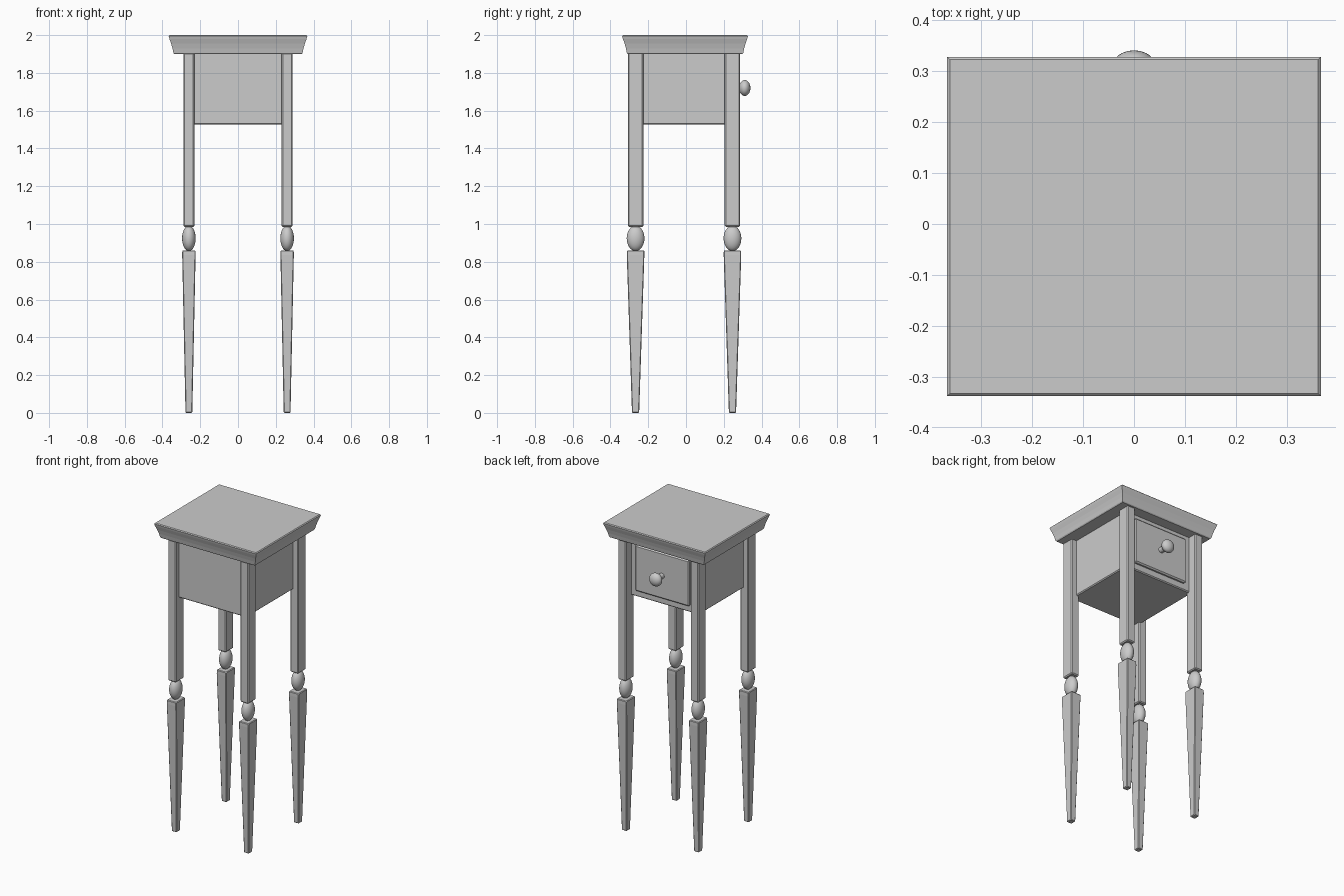
import bpy, bmesh

if "Cube" in bpy.data.objects:
    bpy.data.objects.remove(bpy.data.objects["Cube"])


def finish(name, bm, bevel=0.0, smooth=False):
    bmesh.ops.recalc_face_normals(bm, faces=bm.faces[:])
    mesh = bpy.data.meshes.new(name)
    bm.to_mesh(mesh)
    bm.free()
    ob = bpy.data.objects.new(name, mesh)
    bpy.context.collection.objects.link(ob)
    if bevel:
        mod = ob.modifiers.new("bevel", 'BEVEL')
        mod.width = bevel
        mod.segments = 1
        mod.limit_method = 'ANGLE'
    if smooth:
        for p in mesh.polygons:
            p.use_smooth = True
    return ob


def loft(name, cx, cy, levels, bevel=0.0):
    """Rectangular rings (z, half x, half y) joined into a closed solid."""
    bm = bmesh.new()
    rings = [[bm.verts.new((cx + sx * hx, cy + sy * hy, z))
              for sx, sy in ((-1, -1), (1, -1), (1, 1), (-1, 1))]
             for z, hx, hy in levels]
    for a, b in zip(rings, rings[1:]):
        for i in range(4):
            j = (i + 1) % 4
            bm.faces.new((a[i], a[j], b[j], b[i]))
    bm.faces.new(rings[0][::-1])
    bm.faces.new(rings[-1])
    return finish(name, bm, bevel)


def box(name, x0, x1, y0, y1, z0, z1, bevel=0.0):
    hx, hy = (x1 - x0) / 2, (y1 - y0) / 2
    return loft(name, (x0 + x1) / 2, (y0 + y1) / 2,
                [(z0, hx, hy), (z1, hx, hy)], bevel)


def ellipsoid(name, loc, scale):
    bm = bmesh.new()
    bmesh.ops.create_uvsphere(bm, u_segments=32, v_segments=16, radius=1)
    bmesh.ops.scale(bm, vec=scale, verts=bm.verts[:])
    bmesh.ops.translate(bm, vec=loc, verts=bm.verts[:])
    return finish(name, bm, smooth=True)


# Flared table top
profile = [(1.90, .030), (1.906, .025), (1.93, .020), (1.955, .013),
           (1.98, .004), (1.995, 0), (2.0, .005)]
loft("table_top", 0, -.005, [(z, .367 - d, .333 - d) for z, d in profile])

# Four legs: square post, turned bead, tapered foot
for y_name, y in (("front", -.267), ("back", .246)):
    for x_name, x in (("left", -.26), ("right", .26)):
        tag = f"{y_name}_{x_name}"
        box(f"{tag}_leg_post", x - .029, x + .029, y - .041, y + .041,
            .985, 1.905, .006)
        ellipsoid(f"{tag}_leg_bead", (x, y, .924), (.036, .047, .067))
        loft(f"{tag}_leg_taper", x, y,
             [(0, .018, .019), (.835, .0355, .0465), (.86, .035, .046)], .004)

# Drawer case set in behind the leg faces
box("drawer_case", -.254, .254, -.277, .23, 1.527, 1.905, .006)

# Drawer front with knob on the +y side
box("drawer_front", -.195, .195, .21, .248, 1.57, 1.87, .008)
bm = bmesh.new()
bmesh.ops.create_cone(bm, cap_ends=True, segments=24, radius1=.018,
                      radius2=.018, depth=.06)
for v in bm.verts:
    v.co = (v.co.x, .27 + v.co.z, 1.72 + v.co.y)
finish("knob_stem", bm)
ellipsoid("knob", (0, .311, 1.72), (.042, .03, .042))
